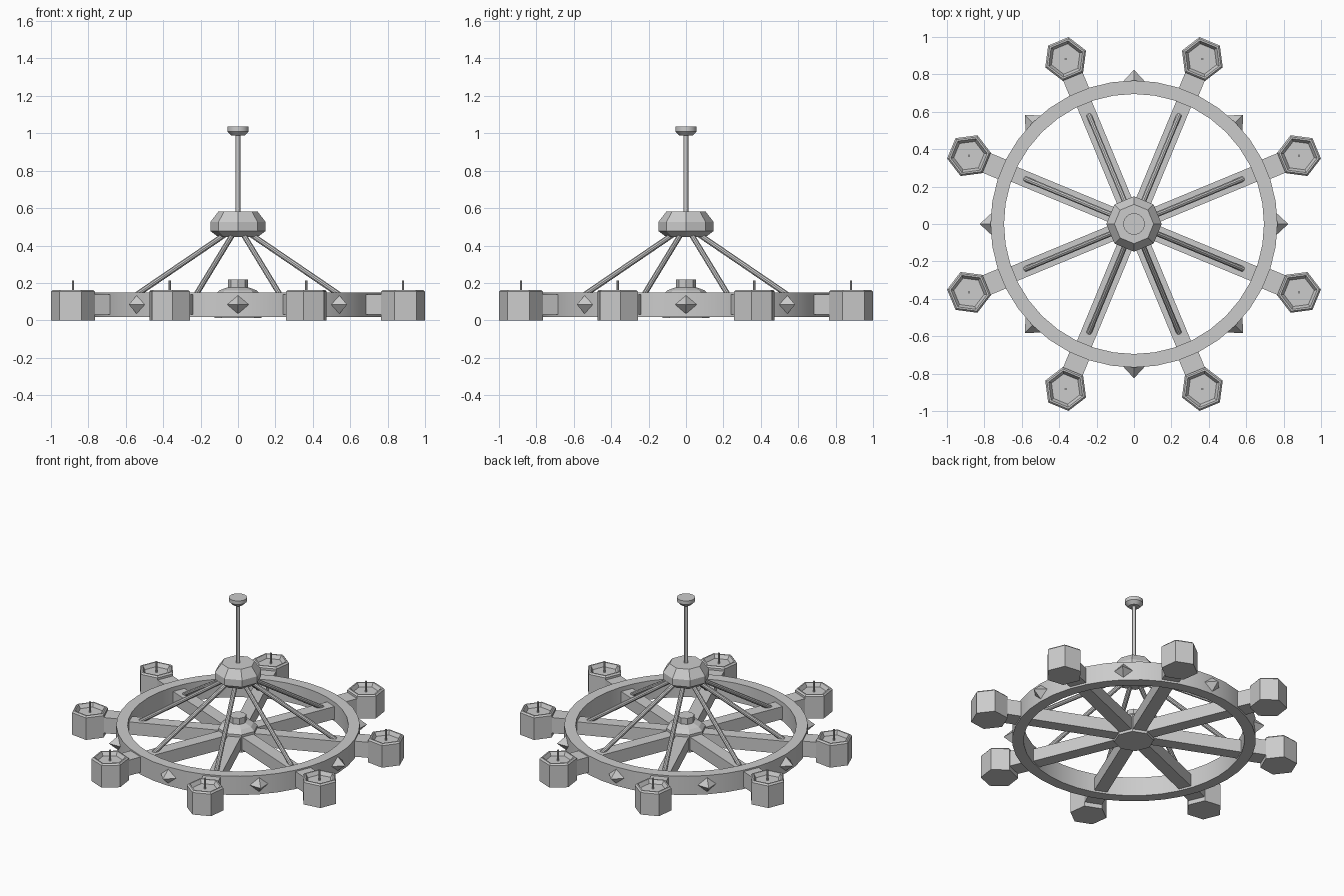
import bpy, bmesh
from math import sin, cos, pi, radians
from mathutils import Vector, Matrix

if "Cube" in bpy.data.objects:
    bpy.data.objects.remove(bpy.data.objects["Cube"])


def finish(name, bm, smooth=False):
    bmesh.ops.recalc_face_normals(bm, faces=bm.faces[:])
    me = bpy.data.meshes.new(name)
    bm.to_mesh(me)
    bm.free()
    ob = bpy.data.objects.new(name, me)
    bpy.context.collection.objects.link(ob)
    if smooth:
        bpy.ops.object.select_all(action='DESELECT')
        ob.select_set(True)
        bpy.context.view_layer.objects.active = ob
        bpy.ops.object.shade_smooth_by_angle(angle=radians(30))
    return ob


def lathe(name, profile, sides, turn=0.0, at=(0, 0, 0), closed=False, smooth=False):
    """Revolve (radius, z) points; ends are capped unless the profile is closed."""
    bm = bmesh.new()
    rings = [[bm.verts.new((at[0] + r * cos(turn + 2 * pi * i / sides),
                            at[1] + r * sin(turn + 2 * pi * i / sides), at[2] + z))
              for i in range(sides)] for r, z in profile]
    pairs = list(zip(rings, rings[1:]))
    if closed:
        pairs.append((rings[-1], rings[0]))
    for a, b in pairs:
        for i in range(sides):
            j = (i + 1) % sides
            bm.faces.new((a[i], a[j], b[j], b[i]))
    if not closed:
        bm.faces.new(rings[0])
        bm.faces.new(rings[-1])
    return finish(name, bm, smooth)


def beam(name, ang, r0, r1, width, z0, z1):
    """Box running outward along one spoke direction."""
    bm = bmesh.new()
    m = (Matrix.Rotation(ang, 4, 'Z')
         @ Matrix.Translation(((r0 + r1) / 2, 0, (z0 + z1) / 2))
         @ Matrix.Diagonal((r1 - r0, width, z1 - z0, 1)))
    bmesh.ops.create_cube(bm, size=1, matrix=m)
    return finish(name, bm)


def rod(name, a, b, radius, sides=10):
    a, b = Vector(a), Vector(b)
    d = b - a
    bm = bmesh.new()
    m = Matrix.Translation((a + b) / 2) @ d.to_track_quat('Z', 'Y').to_matrix().to_4x4()
    bmesh.ops.create_cone(bm, cap_ends=True, segments=sides, radius1=radius,
                          radius2=radius, depth=d.length, matrix=m)
    return finish(name, bm, True)


# Wheel rim
lathe("wheel_rim", [(0.695, 0.017), (0.767, 0.017), (0.767, 0.148), (0.695, 0.148)],
      40, closed=True, smooth=True)

# Lower octagonal hub with round knob
lathe("lower_hub", [(0.125, 0.012), (0.125, 0.135), (0.10, 0.16), (0.06, 0.175)], 8)
lathe("hub_knob", [(0.054, 0.17), (0.054, 0.217)], 8)

# Upper octagonal hub, hanging rod and ceiling cap
lathe("upper_hub", [(0.105, 0.445), (0.148, 0.478), (0.148, 0.525), (0.105, 0.582)], 8)
rod("hanging_rod", (0, 0, 0.57), (0, 0, 1.0), 0.013, 12)
lathe("ceiling_cap", [(0.035, 0.988), (0.057, 1.01), (0.057, 1.035)], 24, smooth=True)

for k in range(8):
    ang = radians(22.5 + 45 * k)
    c, s = cos(ang), sin(ang)
    # Spoke and outer arm
    beam(f"spoke_{k}", ang, 0.05, 0.71, 0.085, 0.03, 0.118)
    beam(f"candle_arm_{k}", ang, 0.74, 0.87, 0.113, 0.03, 0.138)
    # Slanted brace from spoke to upper hub
    rod(f"brace_{k}", (0.63 * c, 0.63 * s, 0.11), (0.07 * c, 0.07 * s, 0.462), 0.015)
    # Hexagonal candle cup with recessed top and wick
    pos = (0.955 * c, 0.955 * s, 0)
    lathe(f"candle_cup_{k}",
          [(0.118, 0), (0.118, 0.153), (0.108, 0.163), (0.098, 0.163), (0.082, 0.138)],
          6, ang + radians(30), pos)
    rod(f"wick_{k}", (pos[0], pos[1], 0.13), (pos[0], pos[1], 0.213), 0.006, 8)
    # Diamond stud on the rim between arms
    bm = bmesh.new()
    m = (Matrix.Rotation(radians(45 * k), 4, 'Z') @ Matrix.Translation((0.76, 0, 0.084))
         @ Matrix.Rotation(pi / 2, 4, 'Y'))
    tip = bm.verts.new(m @ Vector((0, 0, 0.065)))
    base = [bm.verts.new(m @ Vector((0.055 * cos(i * pi / 2), 0.06 * sin(i * pi / 2), 0)))
            for i in range(4)]
    for i in range(4):
        bm.faces.new((base[i], base[(i + 1) % 4], tip))
    bm.faces.new(base[::-1])
    finish(f"rim_stud_{k}", bm)
